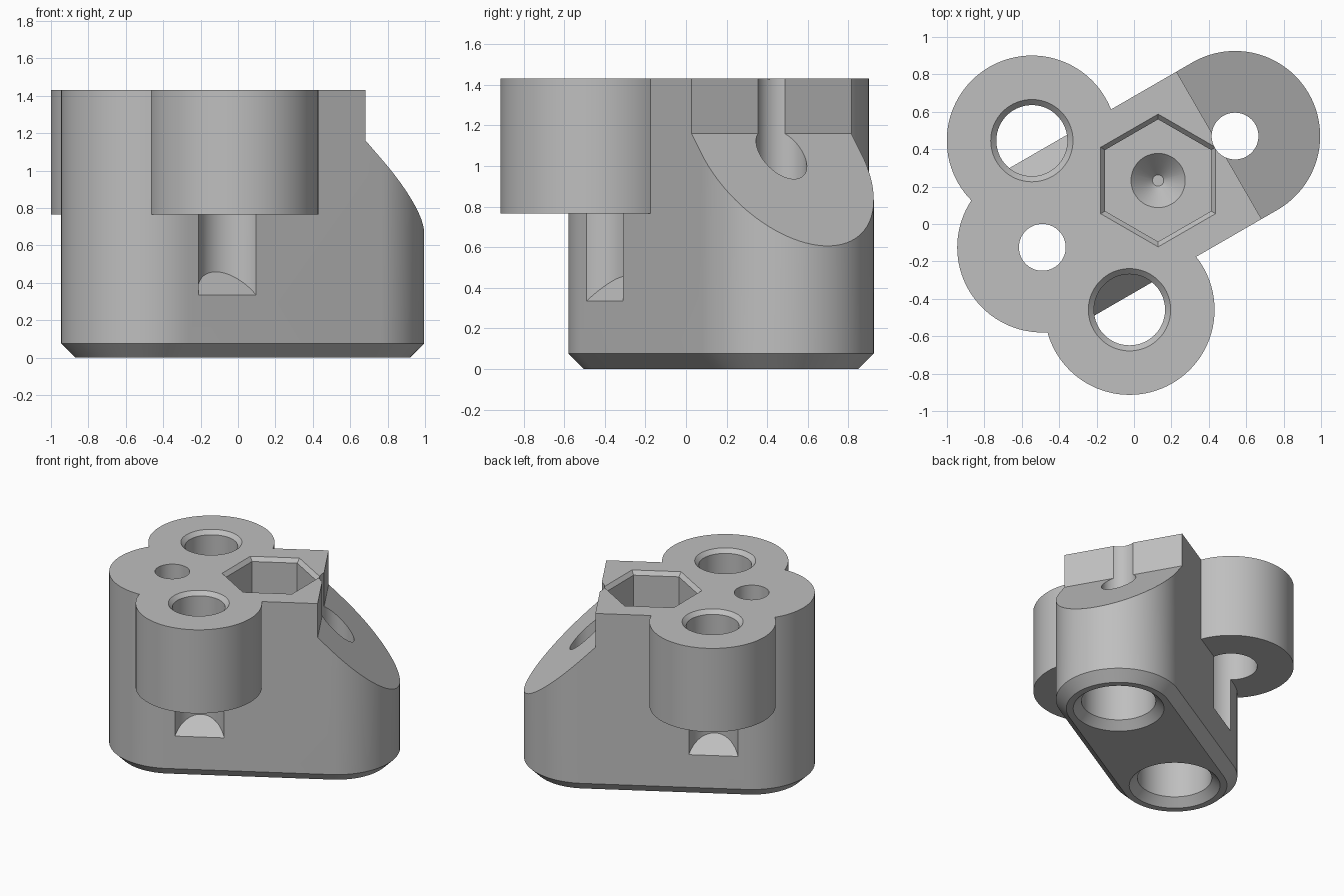
import bpy, bmesh
from math import pi, cos, sin, radians
from mathutils import Matrix, Vector

cube = bpy.data.objects.get("Cube")
if cube:
    bpy.data.objects.remove(cube, do_unlink=True)

# Main dimensions; the block is laid out along its own axis, then turned
TOP, R = 1.43, 0.455
NEAR, FAR = -0.487, 0.703          # centres of the two rounded ends
LUG_U, LUG_V = -0.25, 0.522        # lug centres, mirrored across the axis
PLACE = Matrix.Translation((-0.0685, 0.1186, 0)) @ Matrix.Rotation(radians(30), 4, 'Z')

grey = bpy.data.materials.new("plain_grey")
grey.diffuse_color = (0.52, 0.52, 0.52, 1)
grey.use_nodes = True
bsdf = next(n for n in grey.node_tree.nodes if n.type == 'BSDF_PRINCIPLED')
bsdf.inputs["Base Color"].default_value = (0.52, 0.52, 0.52, 1)


def arc(u, v, r, z, start=0.0, sweep=2 * pi, n=96):
    count = n if sweep >= 2 * pi else n + 1
    return [Vector((u + r * cos(start + sweep * i / n),
                    v + r * sin(start + sweep * i / n), z)) for i in range(count)]


def capsule(r, z):
    return (arc(FAR, 0, r, z, -pi / 2, pi, 48) +
            arc(NEAR, 0, r, z, pi / 2, pi, 48))


def loft(name, rings):
    """Closed solid through matching rings of points."""
    bm = bmesh.new()
    loops = [[bm.verts.new(p) for p in ring] for ring in rings]
    n = len(loops[0])
    for a, b in zip(loops, loops[1:]):
        for i in range(n):
            j = (i + 1) % n
            bm.faces.new((a[i], a[j], b[j], b[i]))
    bm.faces.new(loops[0][::-1])
    bm.faces.new(loops[-1])
    bmesh.ops.recalc_face_normals(bm, faces=bm.faces)
    bm.transform(PLACE)
    mesh = bpy.data.meshes.new(name)
    bm.to_mesh(mesh)
    bm.free()
    mesh.materials.append(grey)
    obj = bpy.data.objects.new(name, mesh)
    bpy.context.collection.objects.link(obj)
    return obj


def turned(name, u, v, profile, n=96, turn=0.0):
    """Round (or n-sided) solid from (radius, height) pairs."""
    return loft(name, [arc(u, v, r, z, turn, n=n) for r, z in profile])


def combine(target, tool, operation):
    mod = target.modifiers.new(operation, 'BOOLEAN')
    mod.operation, mod.solver, mod.object = operation, 'EXACT', tool
    bpy.context.view_layer.objects.active = target
    bpy.ops.object.modifier_apply(modifier=mod.name)
    bpy.data.objects.remove(tool, do_unlink=True)


# Long rounded block with a chamfered foot
body = loft("clamp_body", [capsule(R - 0.075, 0), capsule(R, 0.075), capsule(R, 1.6)])

# Side lugs
for side in (1, -1):
    lug = turned("side_lug", LUG_U, side * LUG_V, [(R, 0.765), (R, 1.55)])
    combine(body, lug, 'UNION')

# Level top
combine(body, turned("top_trim", 0, 0, [(3, TOP), (3, 2)], n=4), 'DIFFERENCE')

# Sloped end below a short upright wall
wedge = [(0.604, 1.7), (0.604, 1.16), (1.4, 0.364), (1.4, 1.7)]
combine(body, loft("slope_cutter", [[Vector((u, v, z)) for u, z in wedge] for v in (-0.7, 0.7)]),
        'DIFFERENCE')

# Lug holes, chamfered on top, running down into the block to a sloping floor
for side in (1, -1):
    floor = arc(LUG_U, side * LUG_V, 0.19, 0)
    for p in floor:
        p.z = 0.79 - abs(p.y)
    rings = [floor] + [arc(LUG_U, side * LUG_V, r, z)
                       for r, z in ((0.19, TOP - 0.03), (0.32, TOP + 0.1))]
    combine(body, loft("lug_hole_cutter", rings), 'DIFFERENCE')

# Stepped bolt holes, wide and chamfered at the foot
for u in (NEAR, FAR):
    steps = [(0.43, -0.1), (0.27, 0.06), (0.27, 0.45), (0.125, 0.45), (0.125, 1.7)]
    combine(body, turned("bolt_hole_cutter", u, 0, steps), 'DIFFERENCE')

# Hexagonal pocket with a chamfered rim and a conical seat
combine(body, turned("hex_cutter", 0.228, 0,
                     [(0.327, 1.03), (0.327, TOP - 0.03), (0.448, TOP + 0.1)], n=6), 'DIFFERENCE')
combine(body, turned("seat_cutter", 0.228, 0,
                     [(0.03, 0.91), (0.145, 1.03), (0.145, 1.2)], n=48), 'DIFFERENCE')

# Smooth walls with crisp edges
bpy.ops.object.select_all(action='DESELECT')
body.select_set(True)
bpy.context.view_layer.objects.active = body
bpy.ops.object.shade_smooth_by_angle(angle=radians(25))
